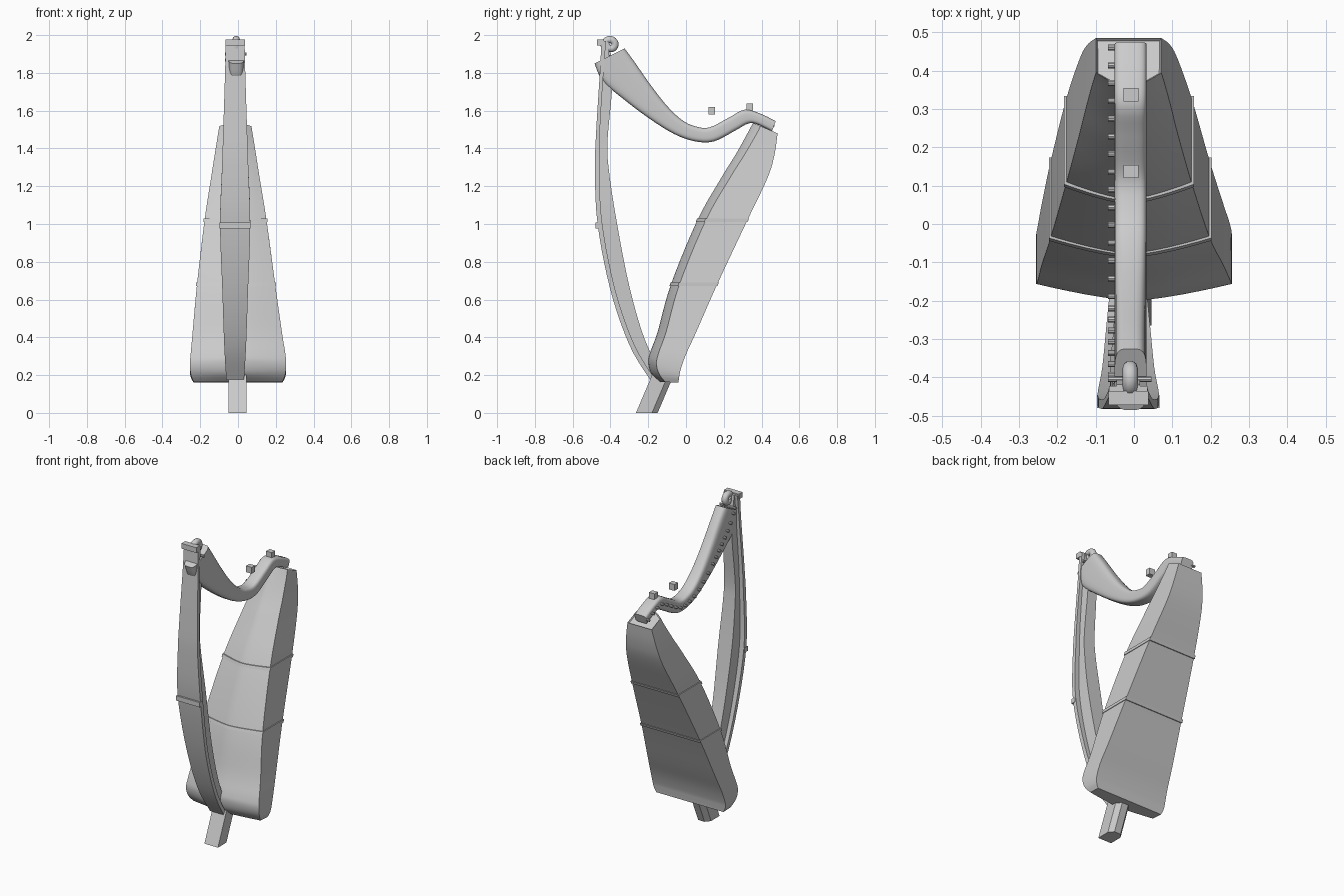
import bpy, bmesh, math
from mathutils import Vector

if "Cube" in bpy.data.objects:
    bpy.data.objects.remove(bpy.data.objects["Cube"])

grey = bpy.data.materials.new("plain_grey")
grey.diffuse_color = (0.6, 0.6, 0.6, 1)
grey.use_nodes = True
grey.node_tree.nodes["Principled BSDF"].inputs["Base Color"].default_value = grey.diffuse_color


def finish(name, bm, angle=30):
    bmesh.ops.recalc_face_normals(bm, faces=bm.faces)
    me = bpy.data.meshes.new(name)
    bm.to_mesh(me)
    bm.free()
    ob = bpy.data.objects.new(name, me)
    bpy.context.collection.objects.link(ob)
    me.materials.append(grey)
    bpy.ops.object.select_all(action='DESELECT')
    ob.select_set(True)
    bpy.context.view_layer.objects.active = ob
    bpy.ops.object.shade_smooth_by_angle(angle=math.radians(angle))
    return ob


def spline(rows, n=5):
    """Catmull-Rom interpolation of rows of numbers."""
    out = []
    for i in range(len(rows) - 1):
        a, b = rows[max(i - 1, 0)], rows[i]
        c, d = rows[i + 1], rows[min(i + 2, len(rows) - 1)]
        for k in range(n):
            t = k / n
            out.append(tuple(0.5 * (2 * q + (r - p) * t + (2 * p - 5 * q + 4 * r - s) * t * t
                                    + (3 * q - p - 3 * r + s) * t ** 3)
                             for p, q, r, s in zip(a, b, c, d)))
    return out + [tuple(rows[-1])]


def loft(rings, inset_end=False):
    bm = bmesh.new()
    vs = [[bm.verts.new(p) for p in r] for r in rings]
    n = len(rings[0])
    for a, b in zip(vs, vs[1:]):
        for i in range(n):
            j = (i + 1) % n
            bm.faces.new((a[i], a[j], b[j], b[i]))
    bm.faces.new(vs[0])
    end = bm.faces.new(vs[-1])
    if inset_end:
        bmesh.ops.recalc_face_normals(bm, faces=bm.faces)
        bmesh.ops.inset_region(bm, faces=[end], thickness=0.006, depth=-0.01)
    return bm


def box(name, x, y, z):
    bm = bmesh.new()
    bmesh.ops.create_cube(bm, size=1)
    for v in bm.verts:
        v.co = [(lo + hi) / 2 + c * (hi - lo) for c, (lo, hi) in zip(v.co, (x, y, z))]
    return finish(name, bm)


# Soundbox: flat back and sides, arched front
def box_ring(row, grow=0.0, dz=0.0):
    fy, fz, by, bz, w, cx = row
    f, b = Vector((0, fy, fz)), Vector((0, by, bz))
    d = (b - f).normalized()
    f, b, w = f - d * grow, b + d * grow, w + grow
    shift = Vector((cx, dz * 0.4, dz))
    bulge = min(0.045, (b - f).length * 0.3)
    ring = []
    for k in range(-6, 7):
        t = k / 6
        ring.append(f + d * bulge * abs(t) ** 1.4 + Vector((w * t, 0, 0)) + shift)
    ring += [b + Vector((w, 0, 0)) + shift, b + Vector((-w, 0, 0)) + shift]
    return ring


body = [(-.14, .165, -.04, .16, .235, 0), (-.185, .21, -.036, .19, .25, 0),
        (-.2, .27, -.028, .23, .255, 0), (-.19, .32, 0, .31, .25, 0),
        (-.15, .43, .055, .43, .236, -.004), (-.08, .68, .165, .68, .207, -.01),
        (.06, 1.02, .325, 1.02, .164, -.013), (.19, 1.25, .43, 1.24, .128, -.014),
        (.27, 1.38, .467, 1.36, .108, -.014), (.355, 1.535, .485, 1.48, .085, -.014)]
finish("soundbox", loft([box_ring(r) for r in spline(body)], True))

# Raised bands round the soundbox
for name, row in (("lower_band", body[5]), ("upper_band", body[6])):
    finish(name, loft([box_ring(row, 0.005, -0.009), box_ring(row, 0.005, 0.009)]))

# Neck: curved bar with rounded section
neck_rows = spline([(-.325, 1.93, -.485, 1.85), (-.27, 1.855, -.44, 1.755),
                    (-.19, 1.74, -.33, 1.66), (-.1, 1.625, -.19, 1.555),
                    (-.02, 1.55, -.06, 1.475), (.05, 1.517, .05, 1.437),
                    (.125, 1.512, .15, 1.438), (.23, 1.565, .265, 1.497),
                    (.31, 1.605, .325, 1.53), (.39, 1.586, .37, 1.53),
                    (.475, 1.545, .455, 1.49)])
rings = []
for uy, uz, ly, lz in neck_rows:
    u, l = Vector((0, uy, uz)), Vector((0, ly, lz))
    ring = []
    for k in range(24):
        a = math.tau * (k + 0.5) / 24
        c, s = math.cos(a), math.sin(a)
        x = math.copysign(abs(c) ** 0.5, c) * 0.042 - 0.009
        ring.append((u + l) / 2 + (u - l) / 2 * math.copysign(abs(s) ** 0.5, s) + Vector((x, 0, 0)))
    rings.append(ring)
finish("neck", loft(rings), 40)


# Tuning pins along the left of the neck
def rod(bm, x0, x1, y, z, r):
    geo = bmesh.ops.create_cone(bm, cap_ends=True, segments=10, radius1=r, radius2=r, depth=x1 - x0)
    for v in geo["verts"]:
        v.co = ((x0 + x1) / 2 + v.co.z, y + v.co.x, z + v.co.y)


mids = [((a + c) / 2, (b + d) / 2) for a, b, c, d in neck_rows]
bm = bmesh.new()
for y in [.46 - .0463 * i for i in range(15)] + [-.22 - .029 * i for i in range(7)]:
    for (y0, z0), (y1, z1) in zip(mids, mids[1:]):
        if y0 <= y <= y1:
            rod(bm, -.068, -.04, y, z0 + (z1 - z0) * (y - y0) / (y1 - y0), .008)
            break
finish("tuning_pins", bm)

# Pillar: wide front plate with a narrower rib behind
pillar = spline([(-.448, 1.97, -.418, 1.97, .05), (-.455, 1.82, -.39, 1.76, .053),
                 (-.475, 1.5, -.415, 1.45, .063), (-.482, 1.29, -.41, 1.3, .07),
                 (-.468, 1.0, -.37, 1.03, .08), (-.40, .65, -.30, .67, .068),
                 (-.30, .36, -.215, .38, .058), (-.19, .175, -.115, .19, .047)])


def pillar_part(name, start, thick, scale):
    rings = []
    for oy, oz, iy, iz, w in pillar:
        o, i = Vector((-.015, oy, oz)), Vector((-.015, iy, iz))
        d = (i - o).normalized()
        p = o + d * start
        q = o + d * thick if thick else i
        s = Vector((w * scale, 0, 0))
        rings.append([p - s, p + s, q + s, q - s])
    finish(name, loft(rings))


pillar_part("pillar_plate", 0, .025, 1)
pillar_part("pillar_rib", .02, None, .6)
box("pillar_band", (-.097, .067), (-.48, -.446), (.977, 1.007))
box("pillar_cap", (-.066, .038), (-.472, -.435), (1.945, 1.978))

# Scroll at the head, with a cross pin
cu = bpy.data.curves.new("scroll_curve", 'CURVE')
cu.dimensions = '3D'
cu.bevel_depth = .02
cu.bevel_resolution = 3
cu.use_fill_caps = True
sp = cu.splines.new('POLY')
pts = [(-.40, 1.85), (-.425, 1.90)]
for k in range(25):
    a = math.radians(200 - k * 18)
    r = .034 - .0009 * k
    pts.append((-.40 + r * math.cos(a), 1.948 + r * math.sin(a)))
sp.points.add(len(pts) - 1)
for p, (y, z) in zip(sp.points, pts):
    p.co = (-.01, y, z, 1)
tmp = bpy.data.objects.new("scroll_helper", cu)
bpy.context.collection.objects.link(tmp)
bpy.context.view_layer.update()
me = bpy.data.meshes.new_from_object(tmp.evaluated_get(bpy.context.evaluated_depsgraph_get()))
bpy.data.objects.remove(tmp)
bm = bmesh.new()
bm.from_mesh(me)
finish("scroll", bm, 50)
bm = bmesh.new()
rod(bm, -.068, .045, -.405, 1.9, .008)
finish("scroll_pin", bm)

# Two small blocks above the neck
box("block_front", (-.027, .012), (.12, .154), (1.58, 1.62))
box("block_back", (-.027, .012), (.32, .354), (1.6, 1.637))

# Slanted foot with chamfered back edges
foot = []
for z, y in ((0, -.265), (.2, -.18)):
    foot.append([(-.05, y, z), (.045, y, z), (.045, y + .085, z),
                 (.02, y + .115, z), (-.025, y + .115, z), (-.05, y + .085, z)])
finish("foot", loft(foot))
